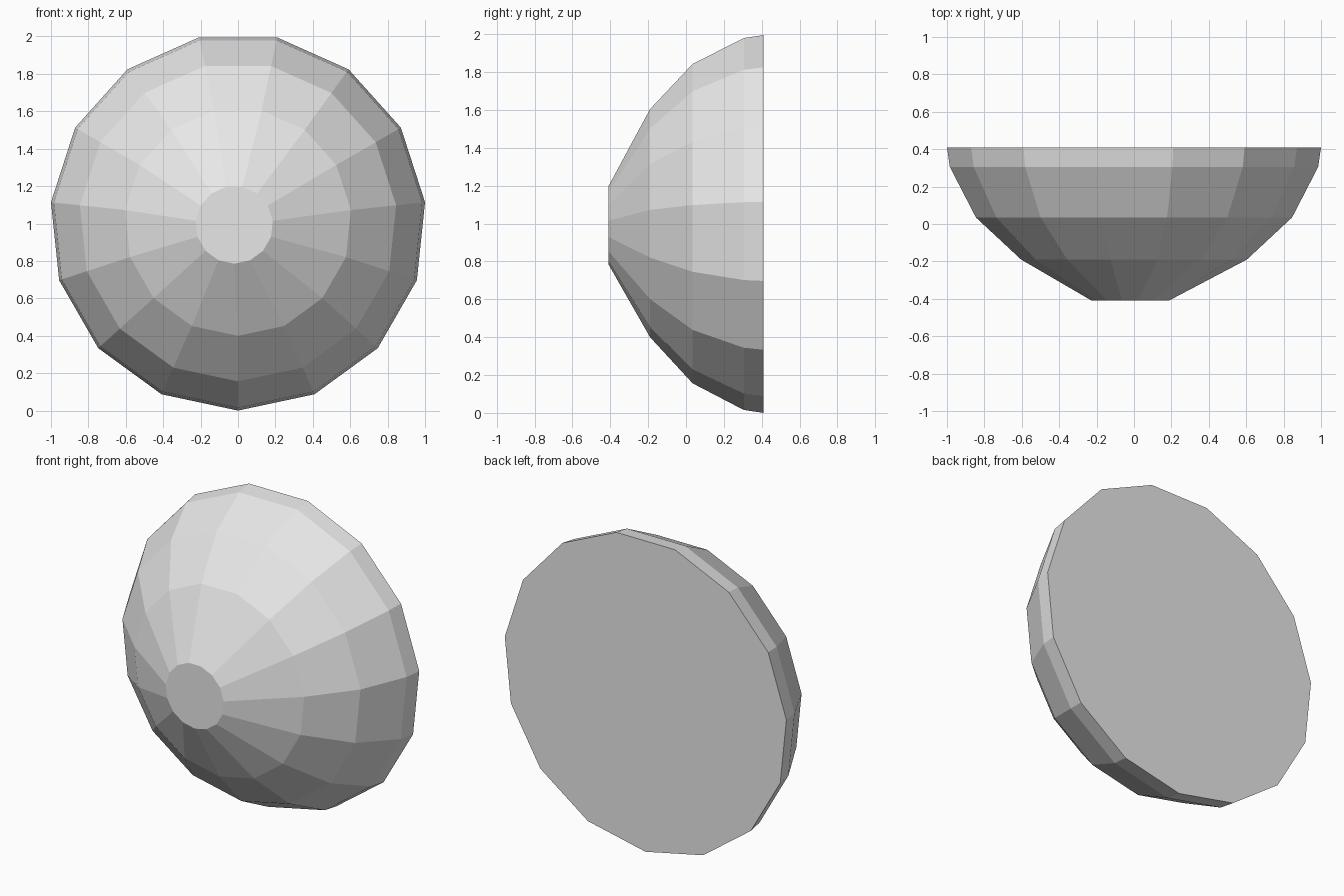
import bpy
import bmesh
from math import sin, cos, tau

cube = bpy.data.objects.get("Cube")
if cube:
    bpy.data.objects.remove(cube, do_unlink=True)

SIDES = 15
CENTRE_Z = 1.0085

# One plain grey for the whole dome
grey = bpy.data.materials.new("light_grey")
grey.use_nodes = True
colour = (0.8, 0.8, 0.8, 1)
grey.diffuse_color = colour
grey.node_tree.nodes["Principled BSDF"].inputs["Base Color"].default_value = colour

# Rings from the back rim to the front cap: y, radius, centre x, centre z
rings = [
    (0.41, 1.0055, 0, CENTRE_Z),
    (0.305, 0.99, 0, CENTRE_Z),
    (0.035, 0.85, 0, CENTRE_Z),
    (-0.19, 0.607, 0, CENTRE_Z),
    (-0.41, 0.207, -0.02, 0.993),
]


def add_ring(bm, y, radius, cx, cz):
    """Polygon ring with one corner pointing straight down."""
    verts = []
    for i in range(SIDES):
        a = tau * i / SIDES
        verts.append(bm.verts.new((cx + radius * sin(a), y, cz - radius * 1.003 * cos(a))))
    return verts


# Faceted dome, closed by a flat back and a small flat front cap
bm = bmesh.new()
loops = [add_ring(bm, *ring) for ring in rings]
for back, front in zip(loops, loops[1:]):
    for i in range(SIDES):
        j = (i + 1) % SIDES
        bm.faces.new((back[i], back[j], front[j], front[i]))
bm.faces.new(loops[0])
bm.faces.new(loops[-1])
bmesh.ops.recalc_face_normals(bm, faces=bm.faces)

mesh = bpy.data.meshes.new("faceted_dome")
bm.to_mesh(mesh)
bm.free()
mesh.materials.append(grey)
dome = bpy.data.objects.new("faceted_dome", mesh)
bpy.context.collection.objects.link(dome)
